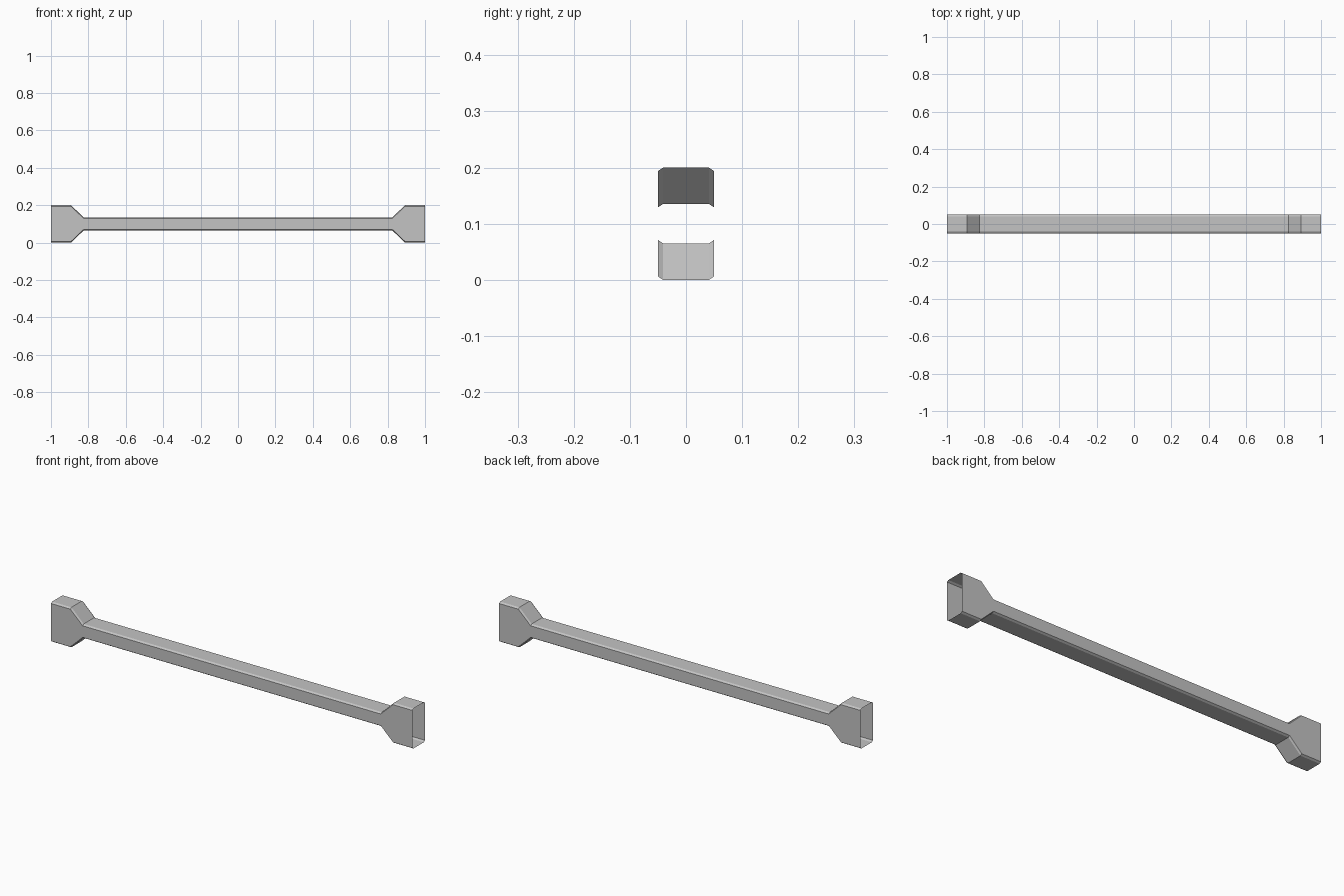
import bpy
import bmesh

cube = bpy.data.objects.get("Cube")
if cube:
    bpy.data.objects.remove(cube, do_unlink=True)

# Single plain grey metal
grey = bpy.data.materials.new("grey metal")
grey.use_nodes = True
colour = (0.55, 0.55, 0.55, 1)
grey.diffuse_color = colour
grey.node_tree.nodes["Principled BSDF"].inputs["Base Color"].default_value = colour

MID_Z = 0.1
HALF_WIDTH = 0.05
BEVEL_Y, BEVEL_Z = 0.009, 0.006


def section(bm, x, half_height):
    """Ring of a rectangular tube with bevelled corners."""
    top, shoulder = half_height, half_height - BEVEL_Z
    inner = HALF_WIDTH - BEVEL_Y
    quarter = [(HALF_WIDTH, shoulder), (inner, top)]
    right = quarter + [(-y, z) for y, z in reversed(quarter)]
    ring = right + [(-y, -z) for y, z in right]
    return [bm.verts.new((x, y, MID_Z + z)) for y, z in ring]


# Flared end blocks joined by a slim bar, as (x, half height)
flare = [(1, 0.1), (0.893, 0.1), (0.825, 0.035)]
profile = [(-x, h) for x, h in flare] + flare[::-1]

bm = bmesh.new()
rings = [section(bm, x, h) for x, h in profile]
for a, b in zip(rings, rings[1:]):
    for i in range(len(a)):
        j = (i + 1) % len(a)
        bm.faces.new((a[i], a[j], b[j], b[i]))

# Point the open tube's faces outward
bm.normal_update()
for face in bm.faces:
    c = face.calc_center_median()
    if face.normal.y * c.y + face.normal.z * (c.z - MID_Z) < 0:
        face.normal_flip()

mesh = bpy.data.meshes.new("flared_beam")
bm.to_mesh(mesh)
bm.free()
mesh.materials.append(grey)
beam = bpy.data.objects.new("flared_beam", mesh)
bpy.context.collection.objects.link(beam)
